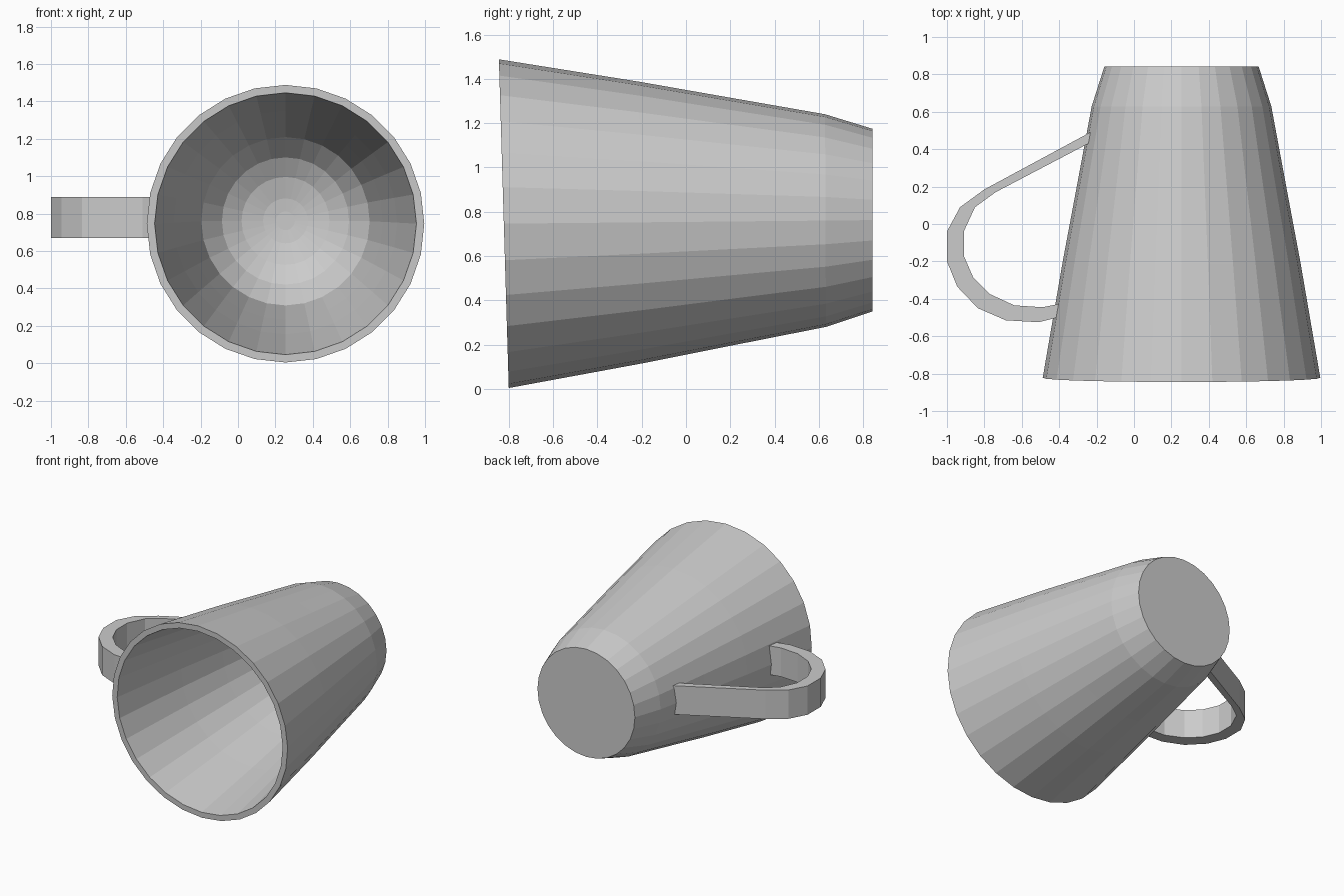
import bpy, bmesh
from math import cos, sin, tau

cube = bpy.data.objects.get("Cube")
if cube:
    bpy.data.objects.remove(cube)

SIDES = 28
MOUTH_Y, BASE_Y = -0.8225, 0.843


def finish(name, bm):
    bmesh.ops.recalc_face_normals(bm, faces=bm.faces[:])
    mesh = bpy.data.meshes.new(name)
    bm.to_mesh(mesh)
    bm.free()
    obj = bpy.data.objects.new(name, mesh)
    bpy.context.collection.objects.link(obj)
    return obj


def ring(bm, y, radius):
    """Ring across the cup axis, leaning progressively towards the mouth."""
    t = (BASE_Y - y) / (BASE_Y - MOUTH_Y)
    cz = 0.762 - 0.016 * t
    verts = []
    for i in range(SIDES):
        a = tau * i / SIDES
        dz = radius * sin(a)
        verts.append(bm.verts.new((0.254 + radius * cos(a), y - 0.03 * t * dz, cz + dz)))
    return verts


# Cup: outer wall from base to lip, then inner wall down to a rounded bottom
profile = [
    (BASE_Y, 0.412), (0.63, 0.48), (0.2, 0.56), (-0.2, 0.635), (MOUTH_Y, 0.742),
    (MOUTH_Y, 0.7), (-0.2, 0.597), (0.2, 0.522), (0.56, 0.45),
    (0.69, 0.34), (0.75, 0.235), (0.78, 0.12), (0.787, 0.05),
]
bm = bmesh.new()
rings = [ring(bm, y, r) for y, r in profile]
for a, b in zip(rings, rings[1:]):
    for i in range(SIDES):
        j = (i + 1) % SIDES
        bm.faces.new((a[i], a[j], b[j], b[i]))
bm.faces.new(rings[0])
bm.faces.new(rings[-1])
finish("cup_body", bm)

# Handle: flat band with matching outer and inner outlines
outer = [(-0.225, 0.495), (-0.8, 0.185), (-0.93, 0.09), (-1.0, -0.04), (-1.0, -0.2),
         (-0.945, -0.335), (-0.835, -0.45), (-0.685, -0.515), (-0.51, -0.525), (-0.41, -0.5)]
inner = [(-0.225, 0.44), (-0.74, 0.17), (-0.85, 0.09), (-0.91, -0.04), (-0.91, -0.17),
         (-0.86, -0.285), (-0.77, -0.375), (-0.64, -0.435), (-0.49, -0.445), (-0.4, -0.427)]
bm = bmesh.new()
sections = []
for (ox, oy), (ix, iy) in zip(outer, inner):
    corners = ((ox, oy, 0.67), (ix, iy, 0.67), (ix, iy, 0.89), (ox, oy, 0.89))
    sections.append([bm.verts.new(c) for c in corners])
for a, b in zip(sections, sections[1:]):
    for i in range(4):
        j = (i + 1) % 4
        bm.faces.new((a[i], a[j], b[j], b[i]))
bm.faces.new(sections[0])
bm.faces.new(sections[-1])
finish("handle", bm)
